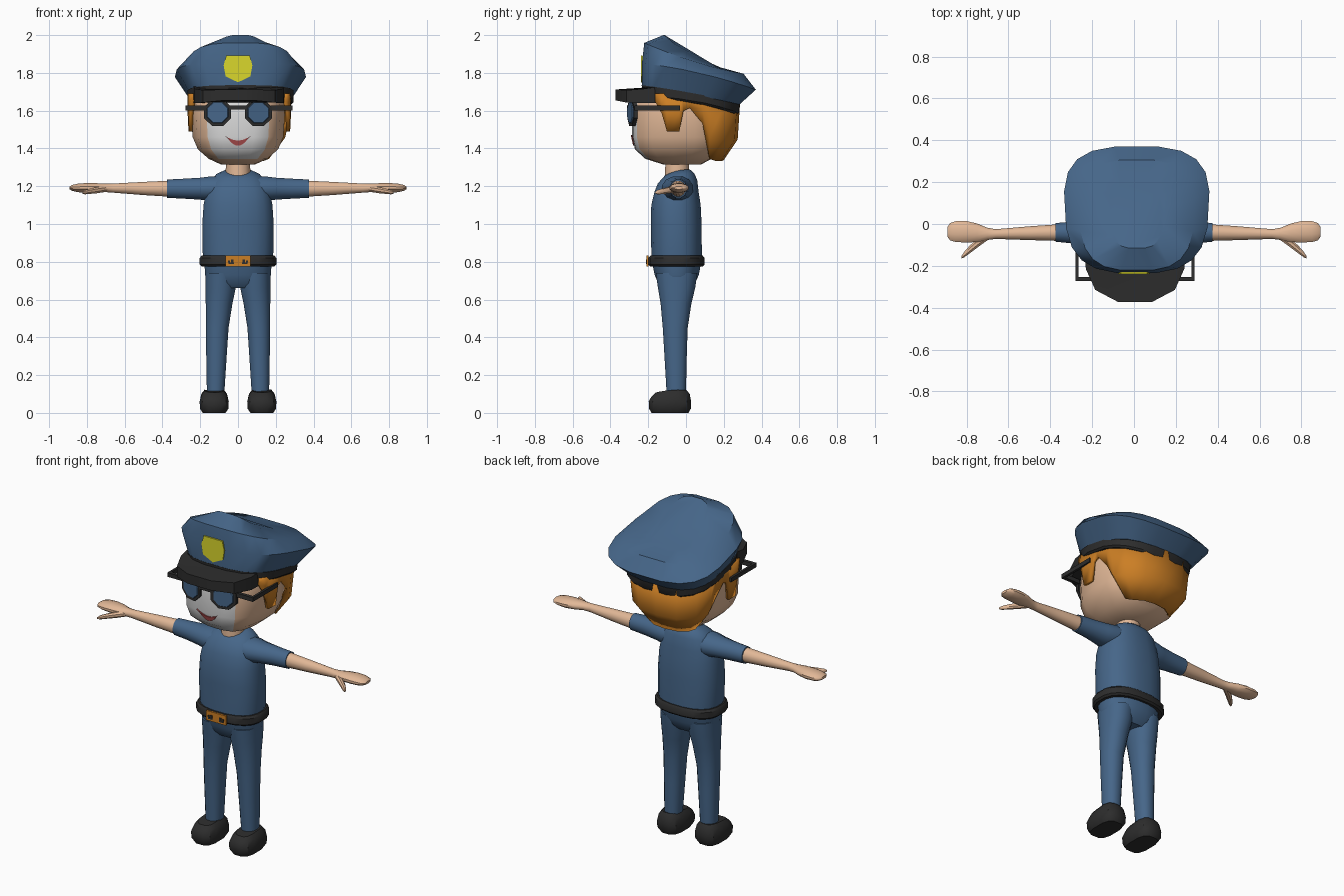
import bpy, bmesh, math


def mat(name, r, g, b):
    m = bpy.data.materials.new(name)
    m.diffuse_color = (r, g, b, 1)
    return m


BLUE = mat("uniform_blue", .061, .133, .25)
SKIN = mat("skin", .76, .48, .31)
ORANGE = mat("hair_orange", .60, .21, .018)
WHITE = mat("face_white", .72, .72, .72)
BLACK = mat("black", .026, .026, .026)
YELLOW = mat("badge_yellow", .70, .68, .025)
RED = mat("mouth_red", .42, .075, .075)


def make(name, verts, faces, mats, angle=40):
    me = bpy.data.meshes.new(name)
    me.from_pydata(verts, [], faces)
    bm = bmesh.new()
    bm.from_mesh(me)
    bmesh.ops.recalc_face_normals(bm, faces=bm.faces)
    bm.to_mesh(me)
    bm.free()
    for m in mats:
        me.materials.append(m)
    ob = bpy.data.objects.new(name, me)
    bpy.context.collection.objects.link(ob)
    bpy.context.view_layer.objects.active = ob
    ob.select_set(True)
    bpy.ops.object.shade_smooth_by_angle(angle=math.radians(angle))
    ob.select_set(False)
    return ob


def loft(name, rings, *mats, angle=40):
    """Skin a list of equal-length rings and cap both ends."""
    n = len(rings[0])
    verts = [p for r in rings for p in r]
    faces = [(k * n + i, k * n + (i + 1) % n, (k + 1) * n + (i + 1) % n, (k + 1) * n + i)
             for k in range(len(rings) - 1) for i in range(n)]
    faces += [tuple(range(n)), tuple(range(len(verts) - n, len(verts)))]
    return make(name, verts, faces, mats, angle)


def unit(e, n):
    """Superellipse outline with a flat facet facing the front."""
    out = []
    for i in range(n):
        a = 2 * math.pi * (i + .5) / n - math.pi / 2
        c, s = math.cos(a), math.sin(a)
        out.append((math.copysign(abs(c) ** (2 / e), c), math.copysign(abs(s) ** (2 / e), s)))
    return out


def ring(z, cx, cy, rx, ry, e=2.0, n=16, taper=0.0):
    """Horizontal ring; z may be (front, middle, back) heights."""
    f, m, b = z if isinstance(z, tuple) else (z, z, z)
    return [(cx + rx * u * (1 + taper * t), cy + ry * t,
             m + (b - f) / 2 * t + ((f + b) / 2 - m) * t * t) for u, t in unit(e, n)]


def xring(s, x, cy, ry, cz, rz, n=12):
    """Ring facing sideways, for arms and hands."""
    return [(s * x, cy + ry * u, cz + rz * t) for u, t in unit(2, n)]


def box(name, x0, x1, y0, y1, z0, z1, m):
    return loft(name, [[(x0, y0, z), (x1, y0, z), (x1, y1, z), (x0, y1, z)] for z in (z0, z1)], m)


# torso, collar dips at the front
loft("shirt", [ring(z, 0, cy, rx, ry, 2.4, 20) for z, cy, rx, ry in (
    (.79, -.05, .182, .135), (.86, -.05, .19, .135), (1.0, -.052, .191, .136),
    (1.1, -.053, .184, .132), (1.17, -.05, .172, .118),
    ((1.215, 1.225, 1.235), -.045, .15, .105), ((1.24, 1.262, 1.27), -.042, .115, .085),
    ((1.256, 1.282, 1.287), -.045, .072, .068))], BLUE)
loft("neck", [ring(z, 0, -.047, r, r, 2, 14) for z, r in ((1.2, .068), (1.27, .066), (1.35, .062))], SKIN)

# belt and buckle
loft("belt", [ring(z, 0, -.05, rx, rx - .055, 2.5, 20) for z, rx in (
    (.775, .195), (.785, .205), (.82, .205), (.832, .195))], BLACK)
box("buckle", -.065, .065, -.209, -.198, .775, .832, ORANGE)
for s in (-1, 1):
    for k, (x, w, z0, z1) in enumerate(((.036, .014, .787, .797), (.03, .006, .797, .812), (.048, .005, .797, .808))):
        box("buckle_detail", s * x - w, s * x + w, -.213, -.207, z0, z1, BLACK)

# trousers
loft("hips", [ring(z, 0, cy, rx, ry, 2.3, 20) for z, cy, rx, ry in (
    (.66, -.05, .135, .075), (.685, -.05, .165, .098), (.73, -.049, .176, .118),
    (.80, -.05, .18, .132))], BLUE)

for s in (-1, 1):
    loft("leg", [ring(z, s * cx, cy, rx, ry, 2.2, 16) for z, cx, cy, rx, ry in (
        (.08, .118, -.052, .047, .05), (.13, .118, -.052, .048, .053), (.3, .114, -.055, .055, .06),
        (.45, .110, -.057, .061, .067), (.58, .1, -.053, .072, .083), (.66, .092, -.05, .081, .1),
        (.74, .09, -.05, .083, .112))], BLUE)
    loft("shoe", [ring(z, s * .126, cy, rx, ry, 3, 12) for z, cy, rx, ry in (
        (0, -.085, .062, .1), (.022, -.085, .077, .113), (.06, -.085, .079, .115),
        ((.085, .1, .1), -.082, .069, .104), ((.108, .121, .121), -.078, .052, .082))], BLACK, angle=35)
    loft("sleeve", [xring(s, *r) for r in (
        (.07, -.045, .085, 1.195, .06), (.14, -.045, .085, 1.187, .068), (.2, -.043, .07, 1.187, .06),
        (.28, -.041, .055, 1.187, .055), (.375, -.04, .046, 1.187, .05))], BLUE)
    loft("forearm_and_hand", [xring(s, *r) for r in (
        (.36, -.041, .041, 1.187, .044), (.5, -.044, .034, 1.188, .036), (.66, -.048, .024, 1.19, .025),
        (.7, -.047, .03, 1.191, .023), (.75, -.042, .046, 1.191, .026), (.8, -.037, .053, 1.191, .027),
        (.85, -.036, .052, 1.191, .023), (.878, -.037, .043, 1.191, .016), (.891, -.038, .024, 1.191, .008))], SKIN)
    loft("thumb", [xring(s, *r, n=8) for r in (
        (.69, -.052, .02, 1.188, .016), (.74, -.085, .023, 1.18, .018), (.785, -.122, .02, 1.173, .015),
        (.812, -.147, .014, 1.168, .012), (.823, -.158, .007, 1.166, .006))], SKIN)

# head with a flat face panel at the front
half = [(.35, -.98), (.67, -.9), (.9, -.6), (1, -.15), (1, .3), (.85, .7), (.5, .95)]
section = [(0, -1)] + half + [(0, 1)] + [(-x, y) for x, y in reversed(half)]
head = loft("head", [[(rx * x, cy + ry * y, z) for x, y in section] for z, cy, rx, ry in (
    (1.315, -.02, .09, .10), (1.345, -.04, .155, .175), (1.395, -.03, .212, .24),
    (1.46, -.03, .24, .255), (1.58, -.03, .248, .255), (1.66, -.03, .24, .25),
    (1.75, -.01, .2, .2))], SKIN, WHITE)
for p in head.data.polygons:
    if abs(p.center.x) < .14 and p.center.y < -.2 and p.normal.z > -.85:
        p.material_index = 1

# smile
top = [(-.072 + .018 * i, 1.442 + .028 * abs(-1 + .25 * i) ** 2) for i in range(9)]
low = [(.056 - .016 * i, 1.414 + .042 * abs(1 - i / 3.5) ** 2) for i in range(8)]
loft("mouth", [[(x, -.285 + (1.46 - z) * .23 + d, z) for x, z in top + low] for d in (-.005, .004)], RED)

# hair: strands of columns (top, middle, bottom) wrapping from the back to the sideburns
cols = [[(0, .277, 1.64), (0, .265, 1.45), (0, .19, 1.34)],
        [(.13, .262, 1.64), (.12, .25, 1.45), (.075, .18, 1.34)],
        [(.22, .2, 1.64), (.205, .19, 1.45), (.125, .15, 1.34)],
        [(.255, .125, 1.66), (.234, .125, 1.46), (.15, .122, 1.35)]]
for x, y, z in ((.256, .09, 1.535), (.265, .02, 1.615), (.265, -.015, 1.60), (.265, -.035, 1.49),
                (.262, -.10, 1.49), (.257, -.125, 1.585), (.245, -.16, 1.65)):
    cols.append([(x, y, 1.69), (x, y, (1.69 + z) / 2), (x - .005, y, z)])
cols = [[(-x, y, z) for x, y, z in c] for c in cols[:0:-1]] + cols
faces = [(3 * i + k, 3 * i + 3 + k, 3 * i + 4 + k, 3 * i + 1 + k) for i in range(len(cols) - 1) for k in (0, 1)]
hair = make("hair", [(x + .007, y, z) for c in cols for x, y, z in c], faces, [ORANGE])
mod = hair.modifiers.new("thickness", "SOLIDIFY")
mod.thickness = .018
mod.offset = 0

# sunglasses
for s in (-1, 1):
    def disc(r, d):
        return [(s * .108 + r * u, -.287 + s * r * u * .25 + d, 1.59 + r * .98 * t) for u, t in unit(2, 8)]
    loft("glasses_rim", [disc(.078, -.006), disc(.078, .012)], BLACK, angle=20)
    loft("glasses_lens", [disc(.058, -.011), disc(.064, -.003)], BLUE, angle=20)
    box("glasses_hinge", .005 + s * .17, .005 + s * .282, -.272, -.252, 1.602, 1.627, BLACK)
    box("glasses_arm", .005 + s * .27, .005 + s * .284, -.272, -.033, 1.602, 1.627, BLACK)
box("glasses_bridge", -.042, .042, -.312, -.298, 1.607, 1.627, BLACK)

# cap: band, tall tilted crown, visor and badge
HX = .013
loft("cap_band", [ring(z, HX, .025, rx, ry, 2.8, 20) for z, rx, ry in (
    ((1.662, 1.645, 1.578), .272, .247), ((1.672, 1.655, 1.588), .282, .257),
    ((1.735, 1.695, 1.64), .284, .262))], BLACK)
loft("cap_crown", [ring(z, HX, cy, rx, ry, 3, 20, .05) for z, cy, rx, ry in (
    ((1.715, 1.685, 1.632), .025, .275, .26), ((1.85, 1.80, 1.71), .068, .345, .304),
    ((1.96, 1.86, 1.795), .042, .275, .265), ((2.003, 1.885, 1.825), .04, .13, .157))], BLUE, angle=35)
edge = [(-.24, -.15), (-.235, -.215), (-.19, -.315), (-.08, -.373),
        (.08, -.373), (.19, -.315), (.235, -.215), (.24, -.15)]


def visor_ring(top, k):
    return [(.005 + x * k, -.15 + (y + .15) * k,
             (1.747 + (y + .2) * .18 if top else 1.668 + (y + .2) * .06) - .5 * x * x) for x, y in edge]


loft("cap_visor", [visor_ring(False, .96), visor_ring(False, 1), visor_ring(True, 1), visor_ring(True, .96)],
     BLACK, angle=30)
shield = [(-.062, 1.893), (.062, 1.893), (.076, 1.84), (.066, 1.782), (0, 1.75), (-.066, 1.782), (-.076, 1.84)]
loft("badge", [[(x, y, z) for x, z in shield] for y in (-.239, -.23)], YELLOW)
